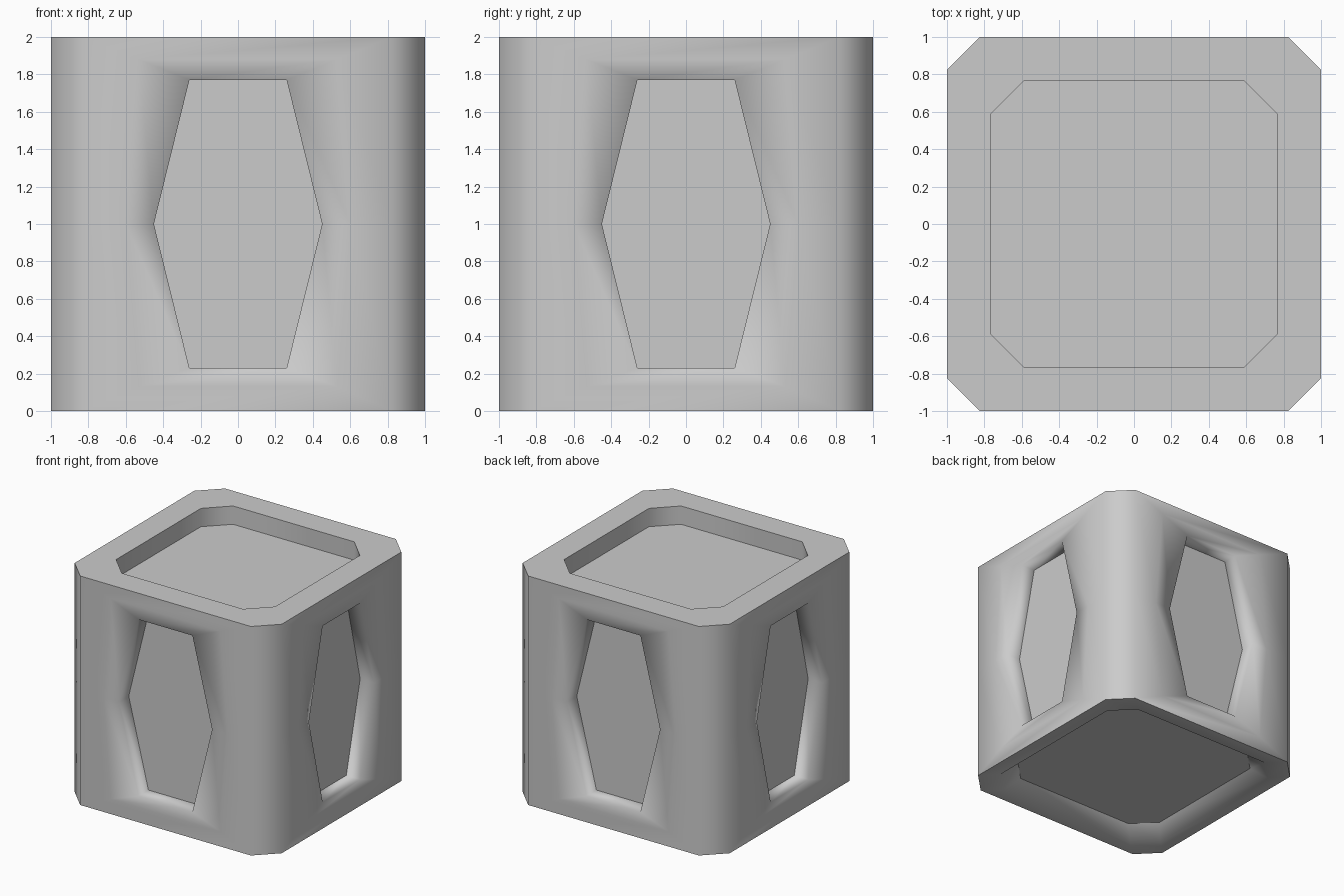
import bpy
import bmesh
from math import pi
from mathutils import Matrix, Vector

cube = bpy.data.objects.get("Cube")
if cube:
    bpy.data.objects.remove(cube, do_unlink=True)

grey = bpy.data.materials.new("plain_grey")
grey.use_nodes = True
colour = (0.6, 0.6, 0.6, 1)
grey.diffuse_color = colour
grey.node_tree.nodes["Principled BSDF"].inputs["Base Color"].default_value = colour

EDGE = 0.825     # flat half width of a side
TRAY = 0.768     # half width of the top and bottom floors
TRAY_EDGE = 0.585

bm = bmesh.new()
floors = []


def octagon(r, k, z):
    """Chamfered square loop of half width r and flat half width k."""
    pts = []
    for i in range(4):
        turn = Matrix.Rotation(i * pi / 2, 3, "Z")
        pts += [turn @ Vector((r, y, z)) for y in (-k, k)]
    return pts


def hexagon(end, middle, low, high, y, turn):
    """Six-sided loop on one side of the block."""
    pts = [(-end, high), (-middle, 1), (-end, low),
           (end, low), (middle, 1), (end, high)]
    return [turn @ Vector((x, y, z)) for x, z in pts]


def skin(loops):
    """Bridge successive loops and cap the last one with a floor."""
    rings = [[bm.verts.new(p) for p in loop] for loop in loops]
    for a, b in zip(rings, rings[1:]):
        for i in range(len(a)):
            j = (i + 1) % len(a)
            bm.faces.new((a[i], a[j], b[j], b[i]))
    floors.append(bm.faces.new(rings[-1]))


# Four sides, each with a recessed hexagonal panel, and the corner chamfers
for i in range(4):
    turn = Matrix.Rotation(i * pi / 2, 3, "Z")
    skin([hexagon(EDGE, EDGE, 0, 2, -1, turn),
          hexagon(0.53, 0.6, 0.13, 1.88, -1, turn),
          hexagon(0.26, 0.45, 0.23, 1.77, -1, turn),
          hexagon(0.26, 0.45, 0.23, 1.77, -0.865, turn)])
    for low, high in ((0, 1), (1, 2)):
        strip = [(EDGE, -1, low), (1, -EDGE, low), (1, -EDGE, high), (EDGE, -1, high)]
        bm.faces.new([bm.verts.new(turn @ Vector(p)) for p in strip])

# Top tray with upright walls, and shallow underside tray with sloping walls
skin([octagon(1, EDGE, 2), octagon(TRAY, TRAY_EDGE, 2), octagon(TRAY, TRAY_EDGE, 1.84)])
skin([octagon(1, EDGE, 0), octagon(0.87, 0.69, 0), octagon(TRAY, TRAY_EDGE, 0.1)])

bmesh.ops.remove_doubles(bm, verts=bm.verts[:], dist=0.0005)
bmesh.ops.recalc_face_normals(bm, faces=bm.faces[:])

# Smooth shading, with crisp floors and crisp top and bottom rims
for face in bm.faces:
    face.smooth = True
for edge in bm.edges:
    on_top = all(v.co.z > 1.99 for v in edge.verts)
    on_base = all(v.co.z < 0.01 and max(abs(v.co.x), abs(v.co.y)) > 0.99
                  for v in edge.verts)
    if on_top or on_base:
        edge.smooth = False
for face in floors:
    for edge in face.edges:
        edge.smooth = False

mesh = bpy.data.meshes.new("block_body")
bm.to_mesh(mesh)
bm.free()
mesh.materials.append(grey)
body = bpy.data.objects.new("block_body", mesh)
bpy.context.collection.objects.link(body)
